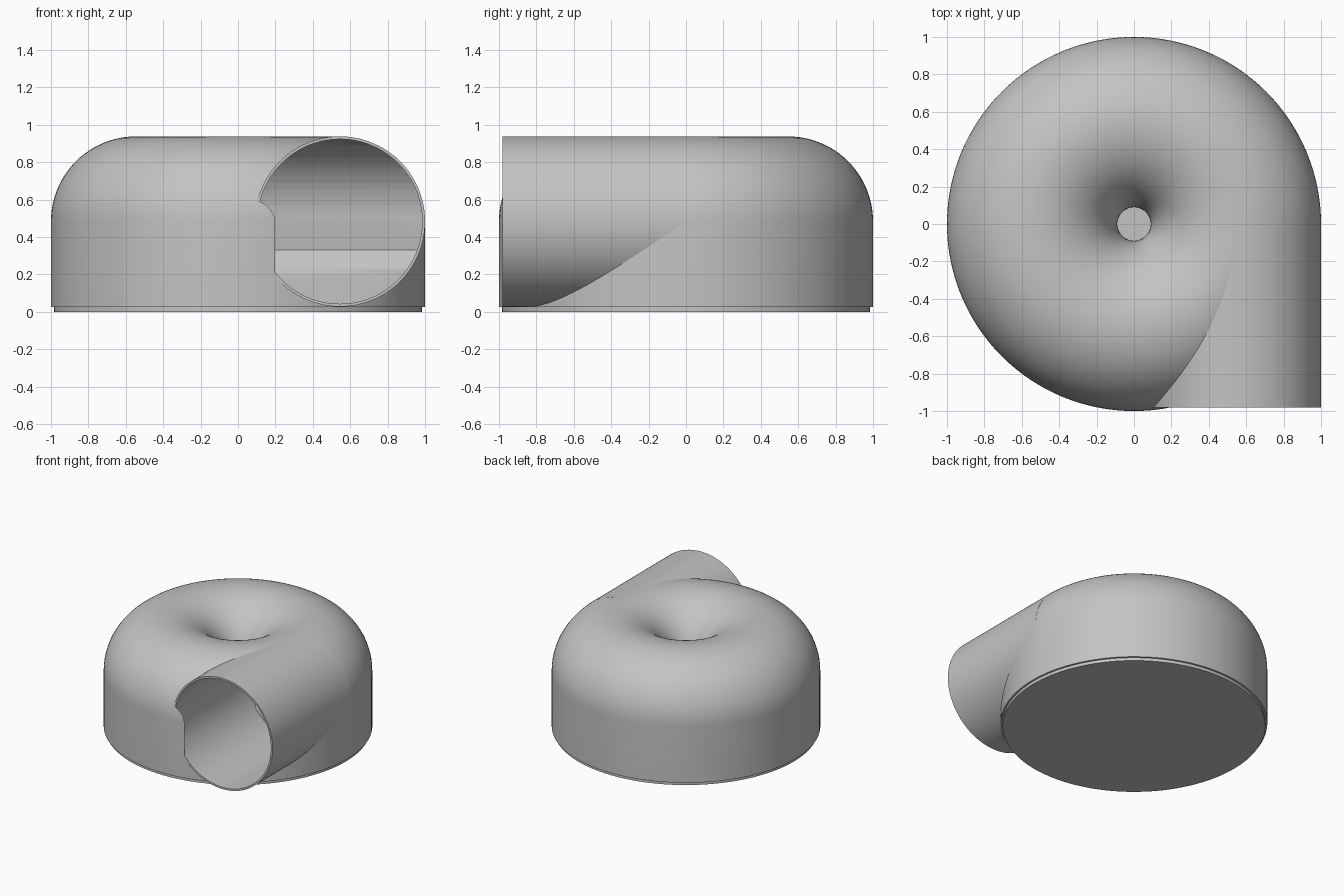
import bpy, bmesh
from math import sin, cos, pi, radians
from mathutils import Matrix, Vector

cube = bpy.data.objects.get("Cube")
if cube:
    bpy.data.objects.remove(cube, do_unlink=True)

RING, TUBE, MID = 0.545, 0.455, 0.483   # ring radius, tube radius, tube centre height
FRONT, BASE = -0.98, 0.025

grey = bpy.data.materials.new("plain_grey")
grey.use_nodes = True
grey.diffuse_color = (0.55, 0.55, 0.55, 1)
grey.node_tree.nodes["Principled BSDF"].inputs["Base Color"].default_value = (0.55, 0.55, 0.55, 1)


def finish(bm, name):
    bmesh.ops.recalc_face_normals(bm, faces=bm.faces)
    mesh = bpy.data.meshes.new(name)
    bm.to_mesh(mesh)
    bm.free()
    mesh.materials.append(grey)
    obj = bpy.data.objects.new(name, mesh)
    bpy.context.collection.objects.link(obj)
    return obj


def lathe(name, profile, steps=128):
    """Spin an (r, z) profile that starts and ends on the axis."""
    bm = bmesh.new()
    verts = [bm.verts.new((r, 0, z)) for r, z in profile]
    edges = [bm.edges.new(pair) for pair in zip(verts, verts[1:])]
    bmesh.ops.spin(bm, geom=verts + edges, axis=(0, 0, 1), cent=(0, 0, 0),
                   angle=2 * pi, steps=steps, use_merge=True)
    bmesh.ops.remove_doubles(bm, verts=bm.verts, dist=1e-5)
    return finish(bm, name)


def pipe(name, radius, y0, y1):
    """Solid round bar along y, on the tube axis."""
    bm = bmesh.new()
    place = Matrix.Translation((RING, (y0 + y1) / 2, MID)) @ Matrix.Rotation(pi / 2, 4, 'X')
    bmesh.ops.create_cone(bm, cap_ends=True, segments=128, radius1=radius,
                          radius2=radius, depth=y1 - y0, matrix=place)
    return finish(bm, name)


def boolean(obj, tool, operation):
    mod = obj.modifiers.new("cut", 'BOOLEAN')
    mod.object, mod.operation, mod.solver = tool, operation, 'EXACT'
    bpy.context.view_layer.objects.active = obj
    bpy.ops.object.modifier_apply(modifier=mod.name)
    bpy.data.objects.remove(tool, do_unlink=True)


def smooth(obj, angle=30):
    bpy.ops.object.select_all(action='DESELECT')
    obj.select_set(True)
    bpy.context.view_layer.objects.active = obj
    bpy.ops.object.shade_smooth_by_angle(angle=radians(angle))


# Housing: straight wall, rolled-over top and a sunken centre
arc = [(RING + TUBE * cos(pi * i / 48), MID + TUBE * sin(pi * i / 48)) for i in range(49)]
housing = lathe("housing", [(0, BASE), (1, BASE)] + arc + [(0, MID)])
boolean(housing, pipe("housing_cutter", 0.448, FRONT, 0.03), 'DIFFERENCE')
smooth(housing)

# Base plate
smooth(lathe("base_plate", [(0, 0), (0.985, 0), (0.985, BASE), (0, BASE)]))

# Hollow shaped by a side profile, rounded at its far upper end
bore = 0.44
side = [(-1.1, 0), (-1.1, MID + bore)]
side += [(-bore + bore * sin(pi * i / 32), MID + bore * cos(pi * i / 32)) for i in range(17)]
side += [(0.02, 0.33), (-0.03, 0.235), (-0.03, 0)]
bm = bmesh.new()
face = bm.faces.new([bm.verts.new((0, y, z)) for y, z in side])
wall = bmesh.ops.extrude_face_region(bm, geom=[face])["geom"]
bmesh.ops.translate(bm, vec=Vector((1.2, 0, 0)),
                    verts=[v for v in wall if isinstance(v, bmesh.types.BMVert)])
hollow = finish(bm, "hollow_cutter")
boolean(hollow, pipe("bore_cutter", bore, -1.05, 0.1), 'INTERSECT')

# Inlet pipe, tangent to the housing
inlet = pipe("inlet_pipe", TUBE, FRONT, 0.04)
boolean(inlet, hollow, 'DIFFERENCE')
smooth(inlet)
